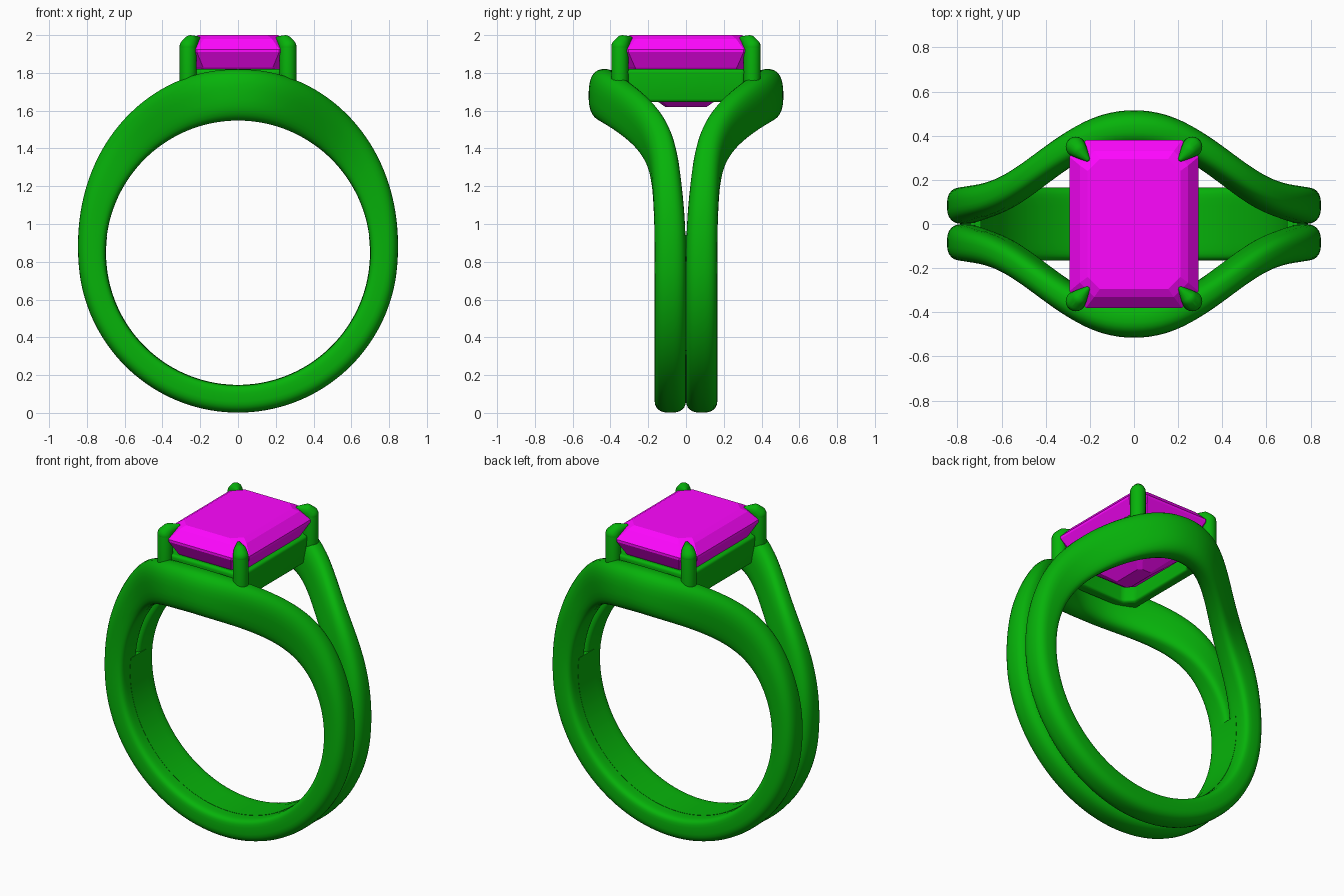
import bpy, bmesh
from math import sin, cos, pi, exp, radians, copysign
from mathutils import Vector, Matrix

if "Cube" in bpy.data.objects:
    bpy.data.objects.remove(bpy.data.objects["Cube"])


def material(name, color):
    m = bpy.data.materials.new(name)
    m.diffuse_color = color
    m.use_nodes = True
    m.node_tree.nodes["Principled BSDF"].inputs["Base Color"].default_value = m.diffuse_color
    return m


METAL = material("green_metal", (0.002, 0.45, 0.003, 1))
STONE = material("magenta_stone", (1.0, 0.002, 1.0, 1))


def finish(bm, name, mat, smooth_angle=None):
    bmesh.ops.recalc_face_normals(bm, faces=bm.faces)
    me = bpy.data.meshes.new(name)
    bm.to_mesh(me)
    bm.free()
    me.materials.append(mat)
    ob = bpy.data.objects.new(name, me)
    bpy.context.collection.objects.link(ob)
    if smooth_angle:
        bpy.ops.object.select_all(action='DESELECT')
        ob.select_set(True)
        bpy.context.view_layer.objects.active = ob
        bpy.ops.object.shade_smooth_by_angle(angle=radians(smooth_angle))
    return ob


def loft(bm, loops, closed=False, caps=False):
    rings = [[bm.verts.new(p) for p in loop] for loop in loops]
    pairs = list(zip(rings, rings[1:])) + ([(rings[-1], rings[0])] if closed else [])
    for a, b in pairs:
        n = len(a)
        for i in range(n):
            j = (i + 1) % n
            bm.faces.new((a[i], a[j], b[j], b[i]))
    if caps:
        bm.faces.new(rings[0])
        bm.faces.new(rings[-1])


# Split shank: two mirrored bands that touch below and spread apart at the top
CENTRE_Z, INNER_R, SIDE_R, TOP_R = 0.847, 0.70, 0.846, 0.973


def band(name, side):
    steps, count = 144, 28
    loops = []
    for i in range(steps):
        t = 2 * pi * i / steps
        deg = min(t, 2 * pi - t) * 180 / pi
        spread = exp(-(deg / 35.5) ** 2.2)
        y0 = 0.083 + 0.349 * spread + 0.008 * exp(-((deg - 62) / 16) ** 2)
        half_w = 0.0835 - 0.009 * exp(-((deg - 50) / 24) ** 2)
        lean = 0.022 * exp(-((deg - 36) / 20) ** 2)   # inner side leans outward
        k = max(0.0, min(1.0, (95 - deg) / 90))
        outer = SIDE_R + (TOP_R - SIDE_R) * k * k * (3 - 2 * k)
        mid, half = (outer + INNER_R) / 2, (outer - INNER_R) / 2
        loop = []
        for j in range(count):
            a = 2 * pi * (j + 0.5) / count
            e = 2 / 2.6 if sin(a) > 0 else 2 / (4.5 - 2 * spread)
            v = copysign(abs(sin(a)) ** e, sin(a))
            y = y0 + half_w * copysign(abs(cos(a)) ** e, cos(a)) - lean * v
            r = mid + half * v
            loop.append((r * sin(t), side * y, CENTRE_Z + r * cos(t)))
        loops.append(loop)
    bm = bmesh.new()
    loft(bm, loops, closed=True)
    return finish(bm, name, METAL, 60)


band("front_band", -1)
band("back_band", 1)

# Liner that closes the inner seam below the split
loops = []
for i in range(97):
    t = radians(83 + 194 * i / 96)
    loops.append([(r * sin(t), y, CENTRE_Z + r * cos(t)) for r, y in
                  ((0.6985, -0.08), (0.6985, 0.08), (0.78, 0.05), (0.78, -0.05))])
bm = bmesh.new()
loft(bm, loops, caps=True)
finish(bm, "inner_liner", METAL, 30)


# Rectangle with cut corners, used for the stone and the seat
def octagon(hx, hy, cut, z):
    q = [(hx, hy - cut), (hx - cut, hy)]
    pts = q + [(-x, y) for x, y in reversed(q)]
    pts += [(-x, -y) for x, y in pts]
    return [(x, y, z) for x, y in pts]


# Step-cut stone
bm = bmesh.new()
loft(bm, [octagon(*s) for s in (
    (0.05, 0.11, 0.02, 1.62), (0.18, 0.25, 0.045, 1.72), (0.25, 0.335, 0.065, 1.83),
    (0.293, 0.38, 0.075, 1.91), (0.293, 0.38, 0.075, 1.925),
    (0.245, 0.33, 0.065, 1.98), (0.21, 0.295, 0.055, 2.0))], caps=True)
finish(bm, "stone", STONE)

# Seat frame under the stone
bm = bmesh.new()
loft(bm, [octagon(*s) for s in (
    (0.262, 0.345, 0.05, 1.645), (0.275, 0.358, 0.05, 1.82),
    (0.225, 0.305, 0.05, 1.82), (0.20, 0.28, 0.05, 1.645))], closed=True)
seat = finish(bm, "seat", METAL, 50)
bev = seat.modifiers.new("soft_edges", 'BEVEL')
bev.width, bev.segments = 0.018, 3


# Claw prongs: a round-topped post plus a tapered tip over each stone corner
def hull_of(bm, balls):
    verts = []
    for pos, r in balls:
        verts += bmesh.ops.create_uvsphere(
            bm, u_segments=20, v_segments=12, radius=r,
            matrix=Matrix.Translation(Vector(pos)))['verts']
    for f in {f for v in verts for f in v.link_faces}:
        bm.faces.remove(f)
    for e in {e for v in verts for e in v.link_edges}:
        bm.edges.remove(e)
    res = bmesh.ops.convex_hull(bm, input=verts)
    junk = {g for g in res['geom_interior'] if isinstance(g, bmesh.types.BMVert)}
    bmesh.ops.delete(bm, geom=list(junk), context='VERTS')


for name, sx, sy in (("front_left_prong", -1, -1), ("front_right_prong", 1, -1),
                     ("back_left_prong", -1, 1), ("back_right_prong", 1, 1)):
    bm = bmesh.new()
    x, y = 0.264 * sx, 0.35 * sy
    hull_of(bm, [((x, y, 1.70), 0.045), ((x, y, 1.938), 0.045)])
    hull_of(bm, [((x, y, 1.938), 0.0455), ((x * 0.95, y * 0.96, 1.962), 0.038),
                 ((0.212 * sx, 0.295 * sy, 1.982), 0.012)])
    finish(bm, name, METAL, 60)
